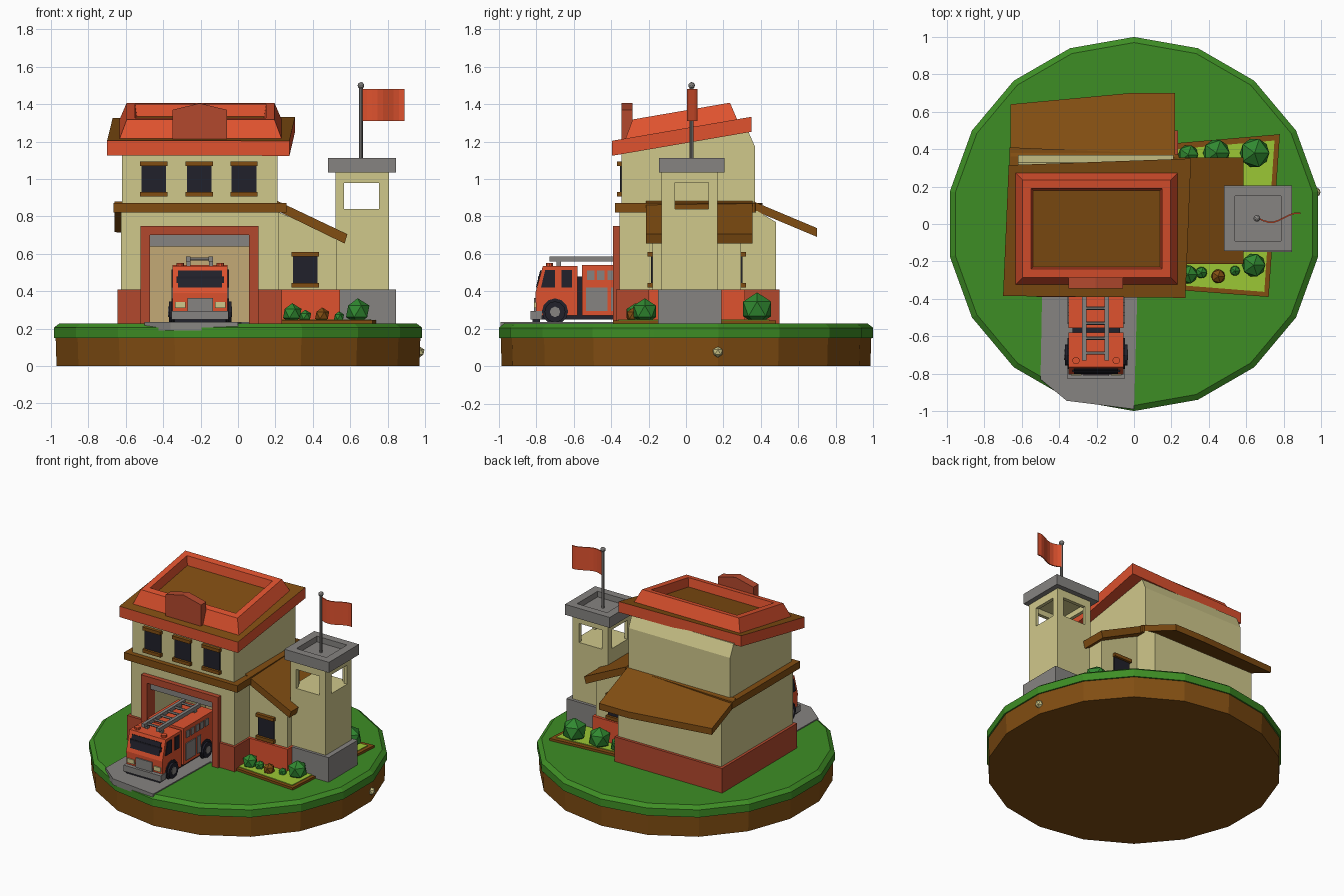
import bpy, bmesh
from math import sin, cos, pi, radians
from mathutils import Vector

if "Cube" in bpy.data.objects:
    bpy.data.objects.remove(bpy.data.objects["Cube"], do_unlink=True)


def material(name, *rgb):
    m = bpy.data.materials.new(name)
    m.use_nodes = True
    m.diffuse_color = (*rgb, 1)
    m.node_tree.nodes["Principled BSDF"].inputs["Base Color"].default_value = (*rgb, 1)
    return m


RED = material("bright red", 0.74, 0.085, 0.028)
BRICK = material("brick red", 0.45, 0.066, 0.027)
CREAM = material("cream", 0.63, 0.58, 0.26)
TAN = material("tan", 0.55, 0.40, 0.18)
BROWN = material("wood brown", 0.22, 0.075, 0.006)
GRASS = material("grass green", 0.048, 0.27, 0.018)
BUSH = material("bush green", 0.03, 0.25, 0.03)
LIME = material("lime", 0.33, 0.57, 0.035)
GREY = material("stone grey", 0.24, 0.23, 0.22)
DARK = material("near black", 0.015, 0.015, 0.024)


def finish(name, bm, *mats):
    bmesh.ops.recalc_face_normals(bm, faces=bm.faces)
    me = bpy.data.meshes.new(name)
    bm.to_mesh(me)
    bm.free()
    for m in mats:
        me.materials.append(m)
    ob = bpy.data.objects.new(name, me)
    bpy.context.collection.objects.link(ob)
    return ob


def loft(name, rings, mat, closed=False, lift=None):
    """Skin a list of equal rings; cap both ends, or join the last to the first."""
    bm = bmesh.new()
    vs = [[bm.verts.new(p) for p in r] for r in rings]
    n = len(vs[0])
    pairs = list(zip(vs, vs[1:])) + ([(vs[-1], vs[0])] if closed else [])
    for a, b in pairs:
        for i in range(n):
            j = (i + 1) % n
            bm.faces.new((a[i], a[j], b[j], b[i]))
    if not closed:
        bm.faces.new(vs[0])
        bm.faces.new(vs[-1])
    if lift:
        for v in bm.verts:
            v.co.z += lift(v.co)
    return finish(name, bm, mat)


def extrude(name, axis, pts, a, b, mat, lift=None):
    """Extrude a 2D outline along an axis from a to b."""
    place = {"x": lambda p, t: (t, *p), "y": lambda p, t: (p[0], t, p[1]),
             "z": lambda p, t: (*p, t)}[axis]
    return loft(name, [[place(p, t) for p in pts] for t in (a, b)], mat, lift=lift)


def rect(x0, x1, y0, y1):
    return [(x0, y0), (x1, y0), (x1, y1), (x0, y1)]


def box(name, x0, x1, y0, y1, z0, z1, mat, lift=None):
    return extrude(name, "z", rect(x0, x1, y0, y1), z0, z1, mat, lift)


def cut(ob, *dims):
    cutter = box("cutter", *dims, ob.data.materials[0])
    cutter.hide_render = True
    mod = ob.modifiers.new("cut", "BOOLEAN")
    mod.object, mod.operation, mod.solver = cutter, "DIFFERENCE", "EXACT"
    bpy.context.view_layer.update()
    me = bpy.data.meshes.new_from_object(ob.evaluated_get(bpy.context.evaluated_depsgraph_get()))
    ob.modifiers.clear()
    ob.data = me
    bpy.data.objects.remove(cutter, do_unlink=True)


def cylinder(name, loc, r, depth, mat, axis="z", sides=10):
    ring = [(r * cos(2 * pi * i / sides), r * sin(2 * pi * i / sides)) for i in range(sides)]
    ob = extrude(name, axis, ring, -depth / 2, depth / 2, mat)
    ob.location = loc
    return ob


def ball(name, loc, r, mat, sub=1):
    bm = bmesh.new()
    bmesh.ops.create_icosphere(bm, subdivisions=sub, radius=r)
    ob = finish(name, bm, mat)
    ob.location = loc
    return ob


# Round ground
def disc(r, z):
    return [(r * cos(radians(90 + 20 * i)), r * sin(radians(90 + 20 * i)), z) for i in range(18)]


loft("dirt", [disc(0.985, 0), disc(0.99, 0.15)], BROWN)
loft("grass", [disc(1, 0.15), disc(1, 0.205), disc(0.97, 0.228)], GRASS)
extrude("driveway", "z", [(-0.49, -0.3), (-0.5, -0.83), (-0.36, -0.945), (0, -0.99), (0.02, -0.3)],
        0.19, 0.236, GREY)
ball("pebble", (0.97, 0.17, 0.075), 0.03, CREAM)

# Garden bed with wooden edging
bed = [(0.2, -0.35), (0.72, -0.39), (0.78, 0.48), (0.2, 0.43)]
extrude("garden_edging", "z", bed, 0.2, 0.245, BROWN)
extrude("garden_soil", "z", [(x + (0.46 - x) * 0.09, y * 0.93) for x, y in bed], 0.21, 0.25, LIME)
for x, y, r, m in [(0.29, -0.27, 0.055, BUSH), (0.36, -0.26, 0.035, BUSH), (0.45, -0.28, 0.042, BROWN),
                   (0.64, -0.22, 0.07, BUSH), (0.54, -0.25, 0.03, BUSH), (0.29, 0.37, 0.06, BUSH),
                   (0.44, 0.38, 0.08, BUSH), (0.645, 0.38, 0.088, BUSH)]:
    ball("bush", (x, y, 0.24 + r * 0.75), r, m)

# Main building, lower storey with hollow garage
garage = (-0.47, 0.06, -0.5, 0.3, 0.225, 0.70)
lower = extrude("lower_walls", "x", [(-0.355, 0.2), (0.48, 0.2), (0.48, 0.77), (0.38, 0.83), (-0.355, 0.83)],
                -0.625, 0.22, CREAM)
footing = box("brick_footing", -0.645, 0.235, -0.375, 0.5, 0.2, 0.41, BRICK)
for ob in (lower, footing):
    cut(ob, *garage)
box("garage_back", -0.47, 0.06, 0.292, 0.3, 0.23, 0.70, TAN)
box("garage_floor", -0.47, 0.06, -0.35, 0.3, 0.22, 0.235, GREY)
for x in (-0.52, 0.06):
    box("door_jamb", x, x + 0.05, -0.39, -0.3, 0.22, 0.75, BRICK)
box("door_lintel", -0.47, 0.06, -0.39, -0.3, 0.70, 0.75, BRICK)
box("rolled_shutter", -0.47, 0.06, -0.35, -0.29, 0.64, 0.70, GREY)

# Upper storey
extrude("upper_walls", "x", [(-0.345, 0.8), (0.37, 0.8), (0.37, 1.17), (0.33, 1.26), (-0.345, 1.15)],
        -0.62, 0.21, CREAM)
extrude("storey_trim", "z", [(-0.665, -0.38), (0.26, -0.38), (0.24, 0.37), (-0.665, 0.41)], 0.82, 0.872, BROWN)
extrude("back_awning", "z", [(-0.66, 0.36), (0.22, 0.36), (0.22, 0.70), (-0.02, 0.70), (-0.66, 0.64)],
        0.825, 0.872, BROWN, lift=lambda c: -0.42 * (c.y - 0.38))


def window(x, y, z, side):
    """Dark pane with wooden lintel and sill; side is the y direction it faces."""
    for name, w, z0, z1, d, m in [("window_pane", 0.066, -0.08, 0.08, 0.008, DARK),
                                  ("window_lintel", 0.073, 0.07, 0.094, 0.025, BROWN),
                                  ("window_sill", 0.073, -0.094, -0.07, 0.025, BROWN)]:
        box(name, x - w, x + w, *sorted((y, y + side * d)), z + z0, z + z1, m)


for x in (-0.45, -0.207, 0.032):
    window(x, -0.345, 1.0, -1)


# Sloping roof with raised frame and front pediment
def slope(c):
    return 0.172 * (c.y + 0.39)


roof_plan = [(-0.70, -0.385), (0.275, -0.395), (0.305, 0.35), (-0.67, 0.315)]
roof = extrude("roof_slab", "z", roof_plan, 1.125, 1.205, RED, lift=slope)
roof.data.materials.append(BROWN)
for f in roof.data.polygons:
    f.material_index = int(f.normal.z > 0.5)


def frame_ring(inset, z):
    return [(x, y, z) for x, y in rect(-0.635 + inset, 0.235 - inset, -0.325 + inset, 0.275 - inset)]


loft("roof_frame", [frame_ring(0, 1.2), frame_ring(0.04, 1.3), frame_ring(0.085, 1.3),
                    frame_ring(0.1, 1.2)], RED, closed=True, lift=slope)
box("roof_well", -0.55, 0.15, -0.24, 0.19, 1.2, 1.235, BROWN, lift=slope)
extrude("pediment", "y", [(-0.35, 1.2), (-0.06, 1.2), (-0.06, 1.37), (-0.205, 1.405), (-0.35, 1.37)],
        -0.345, -0.285, BRICK)

# Side annex with lean-to roof
extrude("annex_walls", "y", [(0.2, 0.2), (0.53, 0.2), (0.53, 0.69), (0.2, 0.83)], -0.18, 0.295, CREAM)
box("annex_footing", 0.2, 0.545, -0.2, 0.315, 0.2, 0.41, RED)
extrude("annex_roof", "y", [(0.2, 0.835), (0.2, 0.888), (0.585, 0.705), (0.57, 0.655)], -0.215, 0.355, BROWN)
window(0.36, -0.18, 0.515, -1)
window(0.36, 0.295, 0.515, 1)

# Lookout tower
tower = box("tower_walls", 0.52, 0.808, -0.13, 0.168, 0.2, 1.06, CREAM)
cut(tower, 0.545, 0.783, -0.105, 0.143, 0.84, 1.02)
cut(tower, 0.567, 0.755, -0.5, 0.5, 0.84, 0.98)
cut(tower, 0.2, 1.2, -0.06, 0.12, 0.84, 0.98)
box("tower_footing", 0.545, 0.845, -0.15, 0.19, 0.2, 0.41, GREY)
tower_roof = box("tower_roof", 0.48, 0.845, -0.145, 0.205, 1.035, 1.112, GREY)
cut(tower_roof, 0.54, 0.785, -0.09, 0.15, 1.07, 1.2)

# Flagpole and waving flag
cylinder("flagpole", (0.657, 0.03, 1.28), 0.01, 0.44, GREY, sides=8)
ball("pole_knob", (0.657, 0.03, 1.5), 0.018, GREY, 2)
wave = [(0.66 + 0.23 * t / 8, 0.03 - 0.025 * sin(t / 8 * 1.6 * pi)) for t in range(9)]
extrude("flag", "z", wave + [(x, y + 0.008) for x, y in reversed(wave)], 1.31, 1.48, RED)

# Fire truck: cab and body
XL, XR = -0.35, -0.055
extrude("truck_cab", "x", [(-0.80, 0.27), (-0.805, 0.39), (-0.765, 0.535), (-0.58, 0.535), (-0.58, 0.27)],
        XL, XR, RED)
box("truck_chassis", XL + 0.02, XR - 0.02, -0.79, -0.2, 0.25, 0.48, DARK)
box("truck_body", XL, XR, -0.557, -0.2, 0.27, 0.54, RED)
box("truck_bumper", XL - 0.005, XR + 0.005, -0.83, -0.77, 0.25, 0.295, GREY)
box("truck_skirt", XL + 0.01, XR - 0.01, -0.82, -0.78, 0.236, 0.25, DARK)
box("truck_grille", -0.27, -0.135, -0.812, -0.79, 0.295, 0.365, GREY)
extrude("windscreen", "x", [(-0.802, 0.42), (-0.797, 0.42), (-0.772, 0.51), (-0.779, 0.512)],
        -0.32, -0.085, DARK)
for x in (-0.31, -0.095):
    box("headlight", x - 0.028, x + 0.028, -0.811, -0.79, 0.31, 0.342, CREAM)
    cylinder("roof_beacon", (x, -0.73, 0.542), 0.02, 0.02, RED)

# Fire truck: parts on both sides
for x, s in ((XL, -1), (XR, 1)):
    def plate(name, y0, y1, z0, z1, mat, d=0.006):
        box(name, *sorted((x, x + s * d)), y0, y1, z0, z1, mat)
    extrude("door_window", "x", [(-0.775, 0.42), (-0.70, 0.42), (-0.70, 0.515), (-0.752, 0.515)],
            x, x + s * 0.006, DARK)
    plate("rear_cab_window", -0.665, -0.61, 0.42, 0.515, DARK)
    plate("locker_door", -0.535, -0.42, 0.295, 0.42, GREY)
    plate("locker_door_rear", -0.4, -0.36, 0.295, 0.42, GREY)
    for i in range(5):
        plate("gauge_panel", -0.53 + i * 0.055, -0.49 + i * 0.055, 0.46, 0.51, GREY)
    for y in (-0.70, -0.3):
        cylinder("wheel_arch", (x, y, 0.292), 0.07, 0.012, DARK, "x", 12)
        cylinder("wheel", (x - s * 0.005, y, 0.29), 0.056, 0.05, DARK, "x", 12)
        cylinder("wheel_hub", (x + s * 0.019, y, 0.29), 0.028, 0.008, GREY, "x", 8)

# Fire truck: roof ladder
for x in (-0.265, -0.145):
    box("ladder_rail", x - 0.012, x + 0.012, -0.73, -0.25, 0.558, 0.585, GREY)
    for y in (-0.68, -0.3):
        box("ladder_foot", x - 0.01, x + 0.01, y - 0.012, y + 0.012, 0.53, 0.56, GREY)
for i in range(6):
    cylinder("ladder_rung", (-0.205, -0.69 + i * 0.08, 0.572), 0.009, 0.12, GREY, "x", 6)
